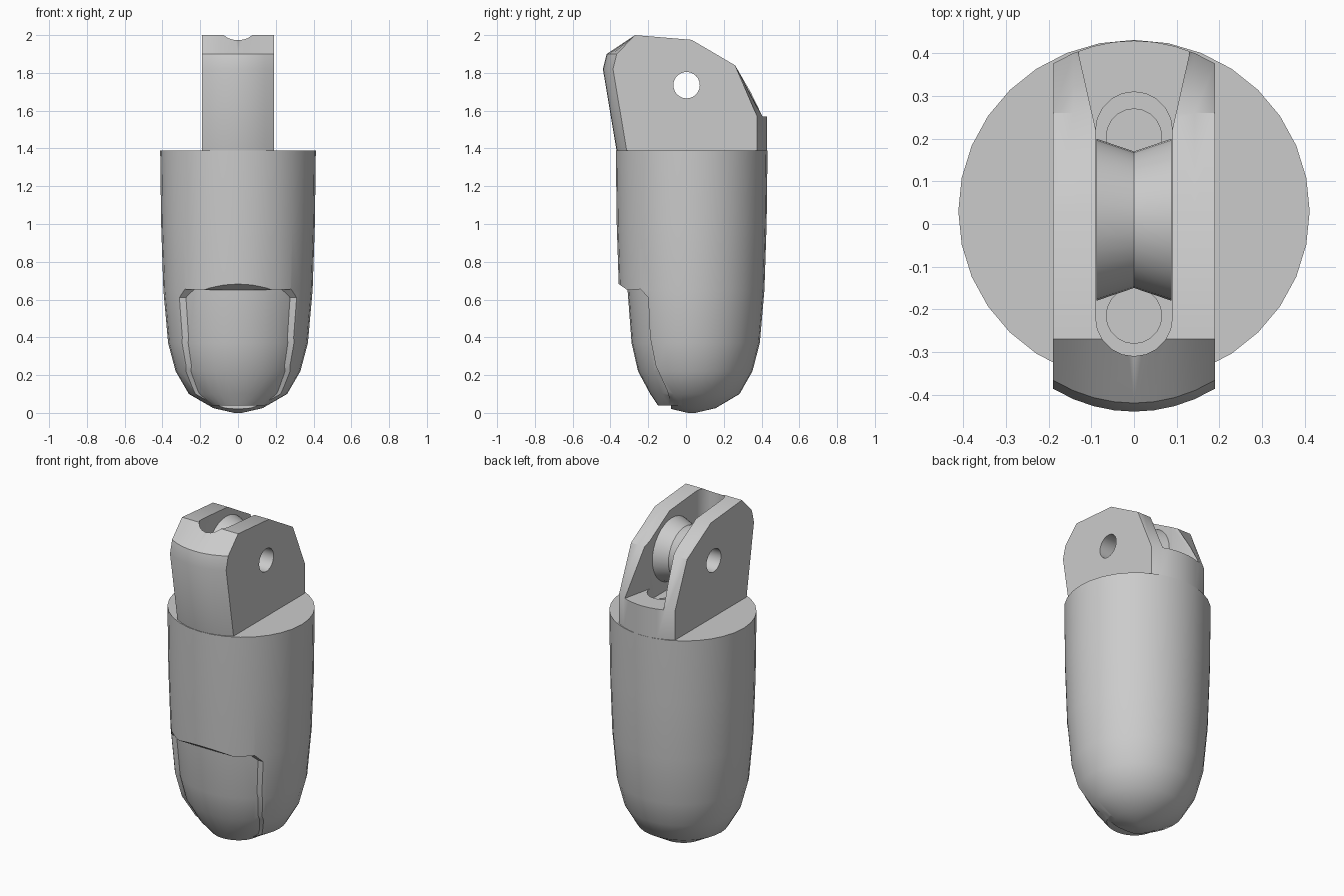
import bpy, bmesh
from math import sin, cos, tau, pi, sqrt, radians

old = bpy.data.objects.get("Cube")
if old:
    bpy.data.objects.remove(old, do_unlink=True)

grey = bpy.data.materials.new("plain_grey")
grey.use_nodes = True
colour = (0.6, 0.6, 0.6, 1)
grey.diffuse_color = colour
grey.node_tree.nodes["Principled BSDF"].inputs["Base Color"].default_value = colour


def loft(name, rings):
    """Closed solid skinned through rings of equal point count."""
    bm = bmesh.new()
    loops = [[bm.verts.new(p) for p in ring] for ring in rings]
    n = len(loops[0])
    for a, b in zip(loops, loops[1:]):
        for i in range(n):
            j = (i + 1) % n
            bm.faces.new((a[i], a[j], b[j], b[i]))
    bm.faces.new(loops[0])
    bm.faces.new(loops[-1])
    bmesh.ops.recalc_face_normals(bm, faces=bm.faces)
    mesh = bpy.data.meshes.new(name)
    bm.to_mesh(mesh)
    bm.free()
    mesh.materials.append(grey)
    ob = bpy.data.objects.new(name, mesh)
    bpy.context.collection.objects.link(ob)
    return ob


def lathe(name, profile, y=0, sx=1, sy=1, n=32):
    """Vertical turned solid; profile rows are radius, height, y shift."""
    return loft(name, [[(r * sx * cos(tau * i / n), y + dy + r * sy * sin(tau * i / n), z)
                        for i in range(n)] for r, z, dy in profile])


def disc(name, profile, y, z, n=32):
    """Solid turned about an axis along x; profile rows are x, radius."""
    return loft(name, [[(x, y + r * cos(tau * i / n), z + r * sin(tau * i / n))
                        for i in range(n)] for x, r in profile])


def slab(name, outline, z0, z1):
    return loft(name, [[(x, y, z) for x, y in outline] for z in (z0, z1)])


def combine(target, other, operation, keep=False):
    mod = target.modifiers.new("combine", 'BOOLEAN')
    mod.operation = operation
    mod.solver = 'EXACT'
    mod.object = other
    bpy.context.view_layer.objects.active = target
    bpy.ops.object.modifier_apply(modifier=mod.name)
    if not keep:
        bpy.data.objects.remove(other, do_unlink=True)


def smooth(ob):
    bpy.ops.object.select_all(action='DESELECT')
    ob.select_set(True)
    bpy.context.view_layer.objects.active = ob
    bpy.ops.object.shade_smooth_by_angle(angle=radians(35))


# Rounded, slightly tapered body
body = lathe("fingertip_body", [(.02, 0, 0), (.13, .025, 0), (.26, .1, 0), (.33, .22, 0),
                                (.37, .37, 0), (.395, .65, 0), (.407, 1, 0), (.412, 1.39, 0)],
             y=.03, sy=.975)

# Recess at the lower front, filled by a shallower pad
recess = [(-.6, .72), (-.36, .685), (-.31, .65), (-.24, .655), (-.2, .61), (-.19, .4),
          (-.16, .25), (-.1, .12), (-.08, .05), (-.08, -.1), (-.6, -.1)]
combine(body, loft("recess_cutter", [[(x, y, z) for y, z in recess] for x in (-.6, .6)]),
        'DIFFERENCE')
pad = lathe("front_pad", [(.15, .04, -.05), (.255, .1, 0), (.33, .22, 0), (.37, .37, 0),
                          (.395, .655, 0), (.395, .8, 0)], y=.03, sx=.97, sy=.86)
combine(body, pad, 'UNION')

# Hinge lug with flat sides; front and back follow the round body
side = [(-.34, 1.3, 1), (-.368, 1.39, 1), (-.44, 1.82, 1), (-.42, 1.9, 1), (-.27, 2, 0),
        (.03, 1.975, 0), (.26, 1.84, 0), (.43, 1.57, -1), (.43, 1.39, -1), (.4, 1.3, -1)]
steps = [-.19 + .38 * i / 8 for i in range(9)]
lug = loft("hinge_lug", [[(x, y + w * 1.15 * (.41 - sqrt(.41 ** 2 - x * x)), z)
                          for y, z, w in side] for x in steps])
combine(body, lug, 'UNION')

# Round-ended pulley slot, flared opening behind it, cord bores below
arc = [(.09 * cos(pi * i / 10), .22 + .09 * sin(pi * i / 10)) for i in range(11)]
combine(body, slab("slot_cutter", arc + [(-x, -y) for x, y in arc], 1.5, 2.2), 'DIFFERENCE')
flare = [(-.085, .2), (.085, .2), (.175, .6), (-.175, .6)]
combine(body, slab("flare_cutter", flare, 1.57, 2.2), 'DIFFERENCE')
for y in (-.215, .205):
    combine(body, lathe("bore_cutter", [(.065, 1.1, 0), (.065, 1.6, 0)], y=y, n=20),
            'DIFFERENCE')

# Grooved pulley between the arms, with the pin hole through everything
pulley = disc("pulley", [(-.088, .19), (0, .16), (.088, .19)], .01, 1.735)
pin = disc("pin_hole_cutter", [(-.5, .07), (.5, .07)], .003, 1.735, 24)
combine(body, pin, 'DIFFERENCE', keep=True)
combine(pulley, pin, 'DIFFERENCE')

for ob in (body, pulley):
    smooth(ob)
